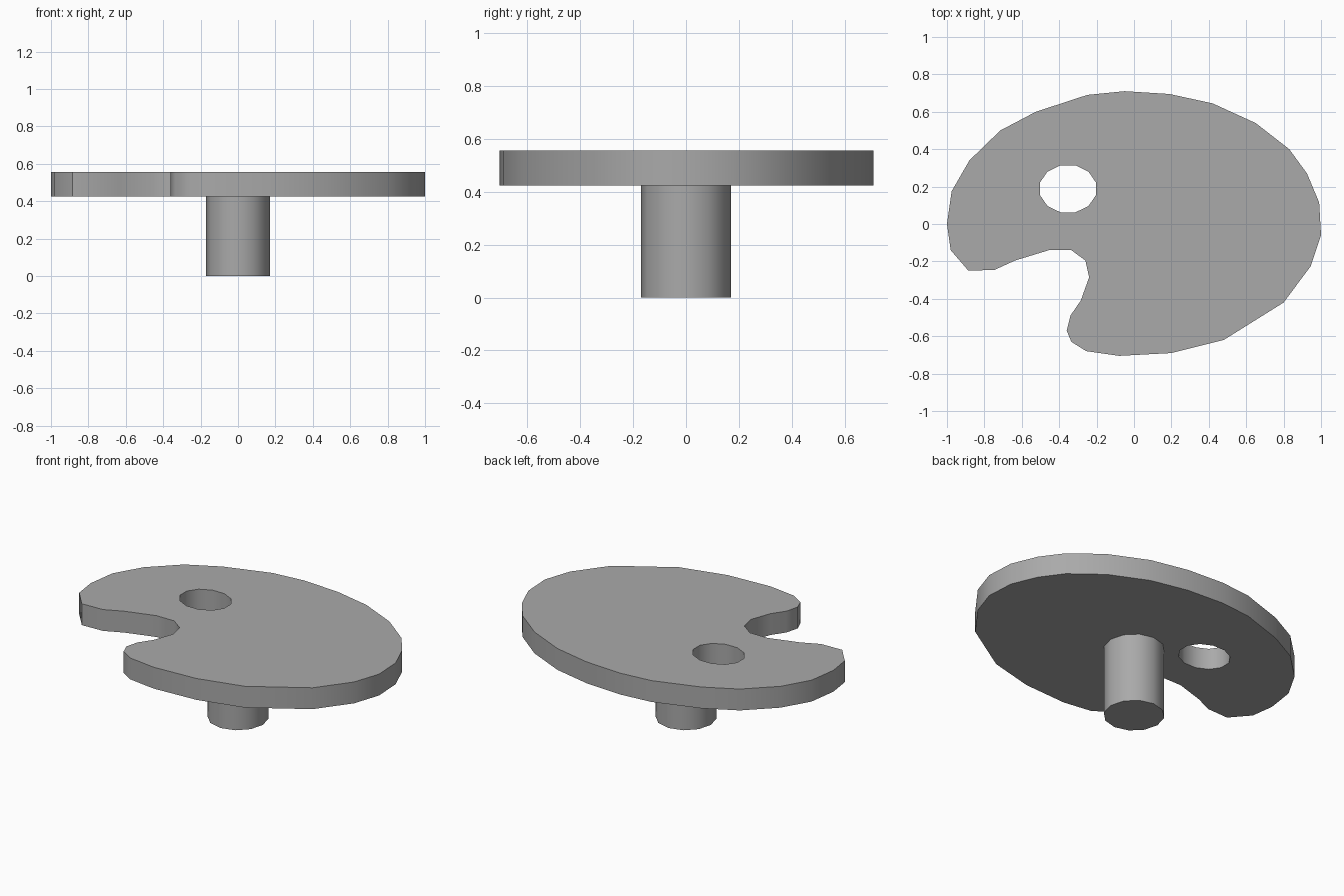
import bpy
import bmesh
from math import cos, sin, pi, radians

default_cube = bpy.data.objects.get("Cube")
if default_cube:
    bpy.data.objects.remove(default_cube, do_unlink=True)

BOARD_BOTTOM, BOARD_TOP = 0.425, 0.556
STEM_RADIUS = 0.17


def make_material(name, colour):
    material = bpy.data.materials.new(name)
    material.use_nodes = True
    material.diffuse_color = colour
    shader = next(node for node in material.node_tree.nodes
                  if node.type == "BSDF_PRINCIPLED")
    shader.inputs["Base Color"].default_value = colour
    return material


def ellipse(centre, radius_x, radius_y, sides, start=0.0):
    """Points of a regular polygon stretched into an ellipse."""
    angles = [start + 2 * pi * step / sides for step in range(sides)]
    return [(centre[0] + radius_x * cos(angle),
             centre[1] + radius_y * sin(angle)) for angle in angles]


def extruded_part(name, loops, bottom, top, material):
    """Fill the first loop, leave the others as holes, and extrude upward."""
    bm = bmesh.new()
    outline_edges = []
    for loop in loops:
        verts = [bm.verts.new((x, y, bottom)) for x, y in loop]
        for index, vert in enumerate(verts):
            outline_edges.append(bm.edges.new((verts[index - 1], vert)))
    bmesh.ops.triangle_fill(bm, edges=outline_edges, use_beauty=True,
                            use_dissolve=False)
    extrusion = bmesh.ops.extrude_face_region(
        bm, geom=bm.faces[:], use_keep_orig=True)
    raised = [item for item in extrusion["geom"]
              if isinstance(item, bmesh.types.BMVert)]
    bmesh.ops.translate(bm, verts=raised, vec=(0, 0, top - bottom))
    bmesh.ops.recalc_face_normals(bm, faces=bm.faces[:])

    mesh = bpy.data.meshes.new(name)
    bm.to_mesh(mesh)
    bm.free()
    mesh.materials.append(material)
    part = bpy.data.objects.new(name, mesh)
    bpy.context.collection.objects.link(part)

    # Smooth walls with crisp rims
    bpy.ops.object.select_all(action="DESELECT")
    part.select_set(True)
    bpy.context.view_layer.objects.active = part
    bpy.ops.object.shade_smooth_by_angle(angle=radians(50))
    return part


grey = make_material("plain grey", (0.4, 0.4, 0.4, 1.0))

# Rounded outer edge, running clockwise from the back
outer_edge = [
    (-.05, .71), (.19, .695), (.42, .645), (.65, .54), (.83, .4),
    (.925, .27), (.99, .115), (1, -.06), (.945, -.225), (.8, -.42),
    (.48, -.62), (.2, -.69), (-.08, -.705),
]
# Thumb notch between the two rounded lobes
notch_edge = [
    (-.255, -.68), (-.335, -.63), (-.36, -.57), (-.34, -.49),
    (-.285, -.41), (-.24, -.285), (-.26, -.195), (-.335, -.14),
    (-.455, -.14), (-.635, -.195), (-.745, -.245), (-.885, -.25),
]
# Right side, back to the start
right_edge = [
    (-.98, -.14), (-1, 0), (-.975, .175), (-.88, .34),
    (-.715, .5), (-.525, .6), (-.25, .69),
]
finger_hole = ellipse((-.353, .188), .155, .13, 12, radians(15))

# Board with the finger hole
extruded_part("palette_board", [outer_edge + notch_edge + right_edge, finger_hole],
              BOARD_BOTTOM, BOARD_TOP, grey)

# Round stem under the board
extruded_part("stem", [ellipse((0, 0), STEM_RADIUS, STEM_RADIUS, 12)],
              0.0, BOARD_BOTTOM + 0.01, grey)
